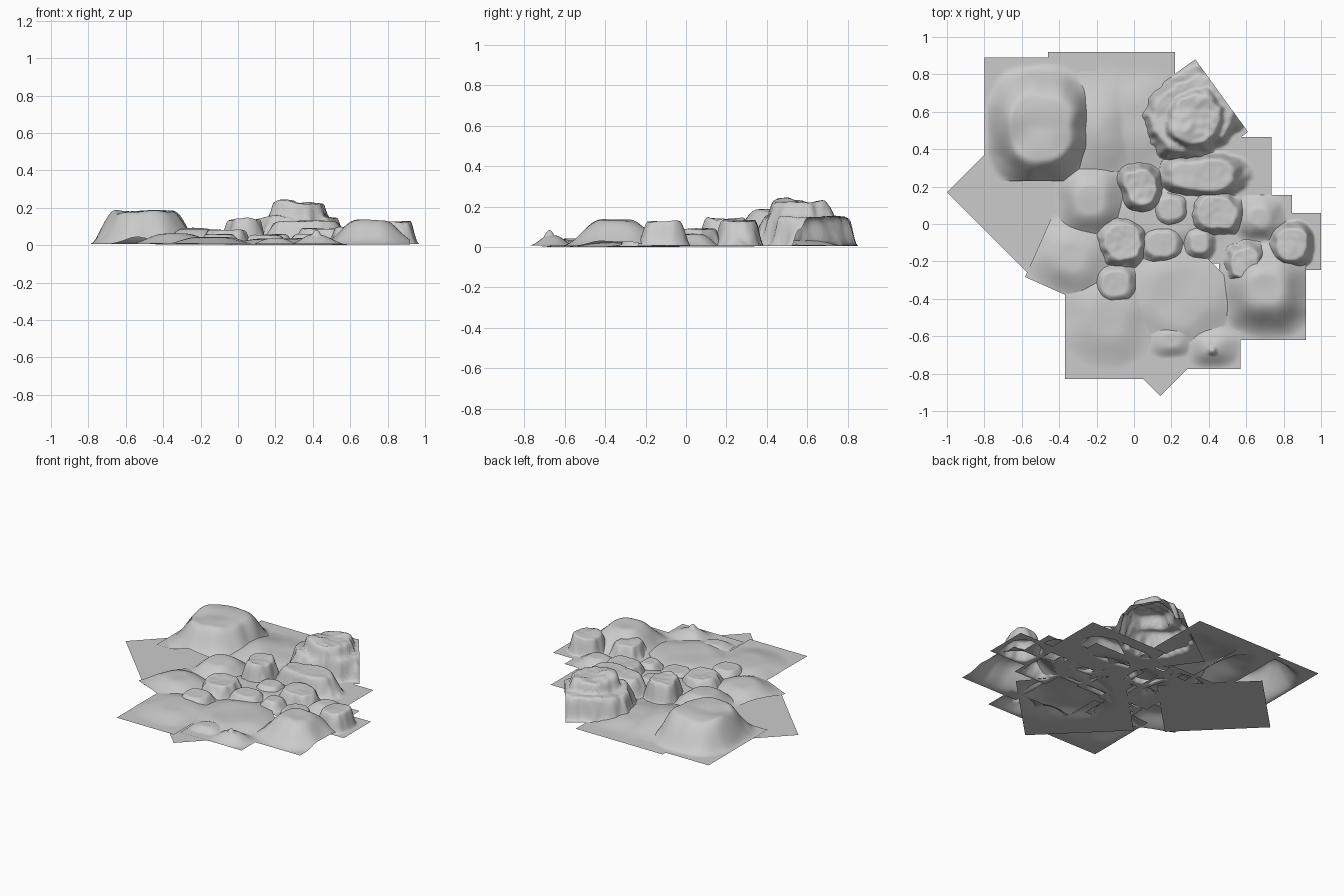
import bpy, bmesh, math
from mathutils import Vector, noise

N = 46  # grid divisions per sheet


def smooth(t):
    t = max(0.0, min(1.0, t))
    return t * t * (3 - 2 * t)


def sheet(name, centre, size, rot, base, mounds, rough=0.0):
    """Open ground sheet with raised mounds: (x, y, rx, ry, height, slope width)."""
    a = math.radians(rot)
    ca, sa = math.cos(a), math.sin(a)
    bm = bmesh.new()
    rows = []
    for j in range(N + 1):
        row = []
        for i in range(N + 1):
            u = (i / N - 0.5) * size[0]
            v = (j / N - 0.5) * size[1]
            x = centre[0] + u * ca - v * sa
            y = centre[1] + u * sa + v * ca
            z = 0.0
            for mx, my, rx, ry, h, s in mounds:
                dx, dy = x - mx, y - my
                p = abs(dx * ca + dy * sa) / rx
                q = abs(-dx * sa + dy * ca) / ry
                d = (p ** 2.6 + q ** 2.6) ** (1 / 2.6)
                d += (0.06 + rough) * noise.noise(Vector((x * 8, y * 8, h * 40)))
                d += rough * noise.noise(Vector((x * 22, y * 22, h * 40)))
                top = 1 + 0.12 * noise.noise(Vector((x * 6, y * 6, 3)))
                top += 0.5 * rough * noise.noise(Vector((x * 25, y * 25, 7)))
                z = max(z, h * top * smooth((1 - d) / s))
            row.append(bm.verts.new((x, y, base + z)))
        rows.append(row)
    for j in range(N):
        for i in range(N):
            bm.faces.new((rows[j][i], rows[j][i + 1], rows[j + 1][i + 1], rows[j + 1][i]))
    me = bpy.data.meshes.new(name)
    bm.to_mesh(me)
    bm.free()
    me.shade_smooth()
    ob = bpy.data.objects.new(name, me)
    bpy.context.collection.objects.link(ob)


# Large ground sheets
sheet("ground_left", (-.548, .142), (.68, .6), -45, 0, [])
sheet("ground_front", (.14, -.425), (.7, .7), 45, 0,
      [(.25, -.38, .33, .33, .035, .6)])
sheet("ground_back", (-.12, .6), (.68, .64), 0, .004,
      [(-.2, .5, .25, .36, .07, 1.0), (.0, .55, .28, .3, .03, .8)])
sheet("ground_front_left", (-.145, -.565), (.45, .53), 0, .008,
      [(-.14, -.5, .25, .27, .035, .7)])
sheet("ground_middle", (.15, .05), (.8, .45), 0, .003,
      [(.15, .05, .38, .21, .03, .6)])

# Large smooth hills
sheet("hill_back_left", (-.5, .56), (.6, .66), 0, .006,
      [(-.5, .52, .30, .335, .175, .5)])
sheet("hill_right", (.695, -.36), (.45, .52), 0, .005,
      [(.71, -.35, .26, .27, .13, .75)])
sheet("hill_front_bump", (.33, -.66), (.48, .23), 0, .006,
      [(.42, -.66, .15, .12, .052, .9), (.42, -.675, .06, .06, .08, 1.0),
       (.2, -.62, .13, .1, .03, .7)])

# Low mounds between the rocks
sheet("mound_left", (-.23, .135), (.42, .46), 0, .004,
      [(-.23, .135, .2, .22, .085, .7)])
sheet("mound_front_left", (-.30, -.19), (.44, .40), -24, .006,
      [(-.33, -.18, .25, .22, .055, .75)])
sheet("mound_front", (-.1, -.32), (.26, .26), 0, .004,
      [(-.1, -.32, .125, .125, .055, .5)], .04)
sheet("mound_centre", (.15, -.11), (.28, .24), 0, .004,
      [(.15, -.11, .13, .11, .05, .5)], .05)
sheet("mound_centre_right", (.35, -.1), (.22, .22), 0, .004,
      [(.35, -.1, .1, .105, .055, .6)], .05)
sheet("mound_centre_back", (.2, .08), (.26, .22), 0, .004,
      [(.2, .08, .12, .11, .055, .5)], .05)
sheet("mound_right", (.69, .025), (.31, .26), 0, .004,
      [(.67, .03, .15, .14, .06, .7)], .03)

# Steep flat-topped rocks
sheet("rock_back", (.234, .516), (.48, .58), -54, .004,
      [(.31, .575, .235, .27, .145, .25), (.325, .56, .185, .2, .22, .35)], .07)
sheet("rock_long", (.43, .23), (.61, .47), 0, .004,
      [(.375, .26, .26, .125, .125, .4)], .05)
sheet("rock_mid_back", (.035, .19), (.28, .32), 15, .003,
      [(.035, .195, .125, .14, .135, .4)], .08)
sheet("rock_mid_left", (-.06, -.1), (.3, .3), 0, .003,
      [(-.06, -.1, .145, .145, .08, .4)], .08)
sheet("rock_mid_right", (.45, .06), (.32, .26), 0, .003,
      [(.45, .06, .155, .12, .085, .4)], .08)
sheet("rock_small_right", (.585, -.21), (.26, .26), 0, .003,
      [(.585, -.21, .125, .12, .09, .45)], .08)
sheet("rock_far_right", (.845, -.0925), (.31, .305), 0, .006,
      [(.845, -.11, .13, .13, .12, .4)], .06)
